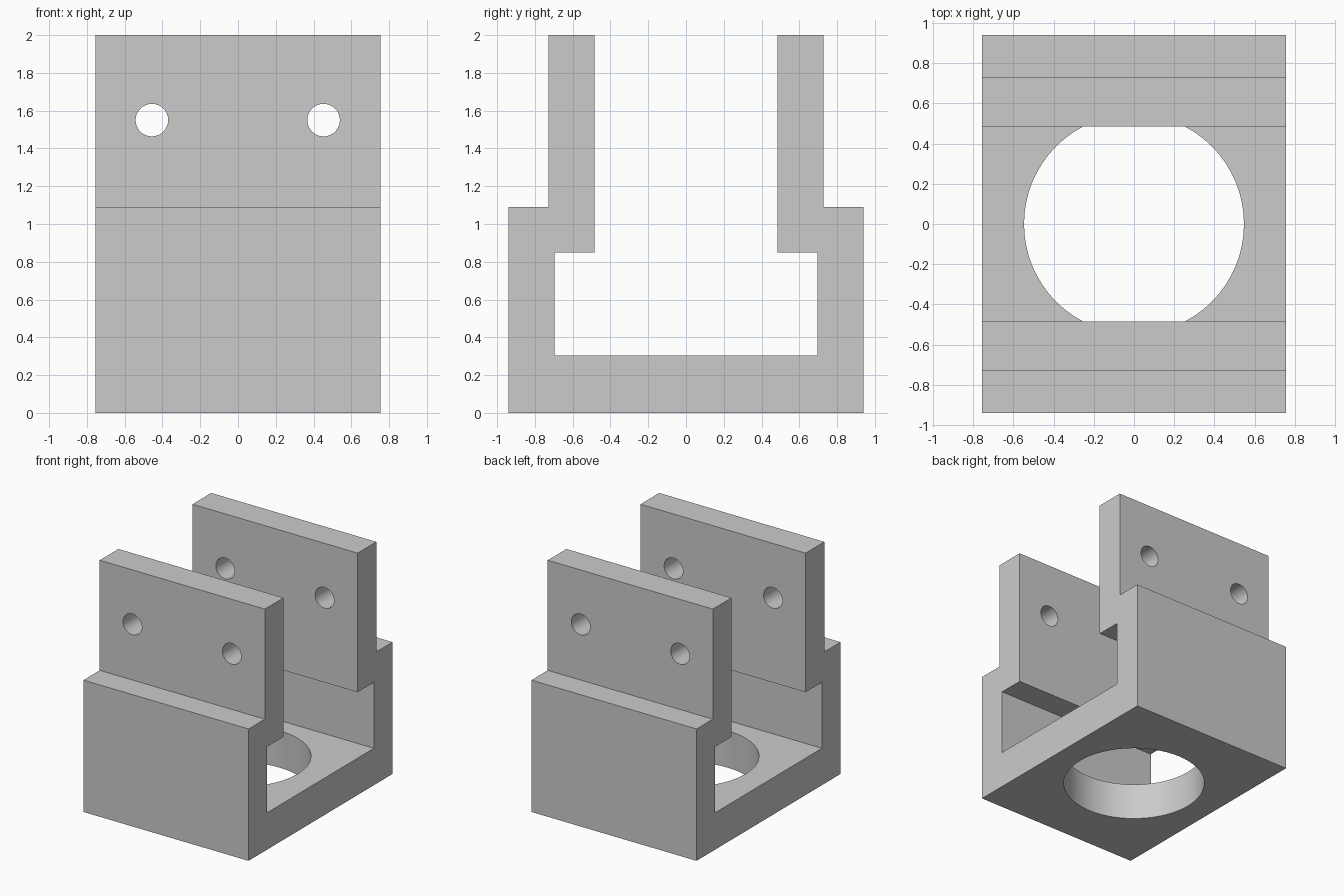
import bpy
import bmesh
from math import pi

cube = bpy.data.objects.get("Cube")
if cube:
    bpy.data.objects.remove(cube, do_unlink=True)

HALF_WIDTH = 0.755

grey = bpy.data.materials.new("light grey")
grey.use_nodes = True
colour = (0.6, 0.6, 0.6, 1)
grey.diffuse_color = colour
grey.node_tree.nodes["Principled BSDF"].inputs["Base Color"].default_value = colour


def extruded_profile(name, points):
    """Extrude a y-z outline along x."""
    bm = bmesh.new()
    face = bm.faces.new([bm.verts.new((-HALF_WIDTH, y, z)) for y, z in points])
    ext = bmesh.ops.extrude_face_region(bm, geom=[face])
    verts = [v for v in ext["geom"] if isinstance(v, bmesh.types.BMVert)]
    bmesh.ops.translate(bm, verts=verts, vec=(2 * HALF_WIDTH, 0, 0))
    bmesh.ops.recalc_face_normals(bm, faces=bm.faces)
    mesh = bpy.data.meshes.new(name)
    bm.to_mesh(mesh)
    bm.free()
    mesh.materials.append(grey)
    obj = bpy.data.objects.new(name, mesh)
    bpy.context.collection.objects.link(obj)
    return obj


def drill(target, name, radius, depth, location, rotation=(0, 0, 0)):
    """Cut a round hole through the target with a hidden cylinder."""
    bpy.ops.mesh.primitive_cylinder_add(vertices=64, radius=radius, depth=depth,
                                        location=location, rotation=rotation)
    cutter = bpy.context.object
    cutter.name = name
    cutter.data.materials.append(grey)
    cutter.hide_render = True
    cutter.hide_set(True)
    cut = target.modifiers.new(name, "BOOLEAN")
    cut.operation = "DIFFERENCE"
    cut.solver = "EXACT"
    cut.object = cutter


# Stepped U bracket: half of the outline, mirrored to the other wall
half = [(0.94, 0), (0.94, 1.09), (0.728, 1.09), (0.728, 2),
        (0.484, 2), (0.484, 0.85), (0.697, 0.85), (0.697, 0.305)]
outline = half + [(-y, z) for y, z in reversed(half)]
bracket = extruded_profile("bracket", outline)

# Large floor opening and the pin holes through both walls
drill(bracket, "floor_hole_cutter", 0.547, 0.5, (0, 0, 0.15))
for side, x in (("right", -0.456), ("left", 0.453)):
    drill(bracket, side + "_pin_hole_cutter", 0.086, 3, (x, 0, 1.55), (pi / 2, 0, 0))

# Bake the cuts, remove the cutters, and smooth only the hole walls
bpy.context.view_layer.objects.active = bracket
bracket.select_set(True)
for cut in list(bracket.modifiers):
    cutter = cut.object
    bpy.ops.object.modifier_apply(modifier=cut.name)
    bpy.data.objects.remove(cutter, do_unlink=True)
bpy.ops.object.select_all(action="DESELECT")
bracket.select_set(True)
bpy.ops.object.shade_smooth_by_angle(angle=pi / 6)
